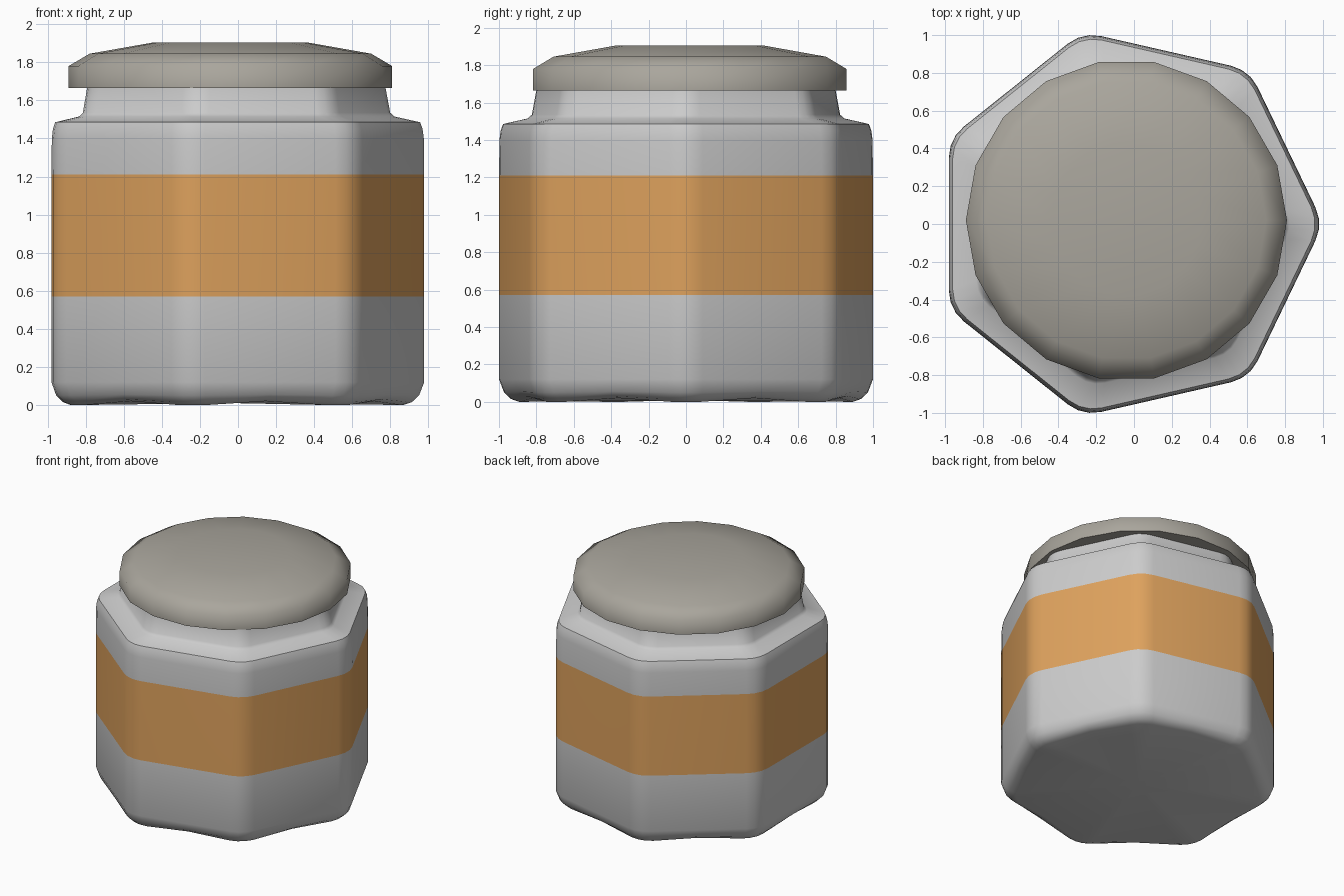
import bpy, bmesh, math

if "Cube" in bpy.data.objects:
    bpy.data.objects.remove(bpy.data.objects["Cube"])

SIDES, APOTHEM, CX = 7, 0.94, -0.04


def material(name, rgb):
    m = bpy.data.materials.new(name)
    m.diffuse_color = (*rgb, 1)
    m.use_nodes = True
    m.node_tree.nodes["Principled BSDF"].inputs["Base Color"].default_value = m.diffuse_color
    return m


def heptagon(a, tangent):
    """Rounded heptagon outline with apothem a; returns (x, y, is_side_middle)."""
    half = math.pi / SIDES
    r = tangent / math.tan(half)
    centre = (a - r) / math.cos(half)
    pts = []
    for i in range(SIDES):
        ang = 2 * half * i
        for j in range(4):
            t = ang - half + 2 * half * j / 3
            pts.append((centre * math.cos(ang) + r * math.cos(t),
                        centre * math.sin(ang) + r * math.sin(t), False))
        pts.append((a * math.cos(ang + half), a * math.sin(ang + half), True))
    return pts


def round_outline(r, n=18):
    return [(r * math.cos(2 * math.pi * i / n), r * math.sin(2 * math.pi * i / n), False)
            for i in range(n)]


def loft(name, rings, offset, mats, band=None, cap_z=None, angle=40):
    """Skin stacked outlines (z, points, middle lift) and cap both ends."""
    bm = bmesh.new()
    loops = [[bm.verts.new((x, y, z + (lift if mid else 0))) for x, y, mid in pts]
             for z, pts, lift in rings]
    n = len(loops[0])
    for k, (lo, hi) in enumerate(zip(loops, loops[1:])):
        for i in range(n):
            j = (i + 1) % n
            f = bm.faces.new((lo[i], lo[j], hi[j], hi[i]))
            f.material_index = int(k == band)
    bm.faces.new(loops[-1])
    if cap_z is None:
        bm.faces.new(loops[0][::-1])
    else:
        c = bm.verts.new((0, 0, cap_z))
        for i in range(n):
            bm.faces.new((c, loops[0][(i + 1) % n], loops[0][i]))
    me = bpy.data.meshes.new(name)
    bm.to_mesh(me)
    bm.free()
    for m in mats:
        me.materials.append(m)
    ob = bpy.data.objects.new(name, me)
    ob.location = offset
    bpy.context.collection.objects.link(ob)
    bpy.ops.object.select_all(action='DESELECT')
    ob.select_set(True)
    bpy.context.view_layer.objects.active = ob
    bpy.ops.object.shade_smooth_by_angle(angle=math.radians(angle))
    return ob


glass = material("jar_grey", (0.8, 0.8, 0.8))
label = material("label_orange", (0.73, 0.36, 0.11))
metal = material("lid_grey", (0.40, 0.38, 0.335))

# Jar body: rounded foot, coloured label band, shoulder and tapering neck
profile = [(0.0, 0.84, 0.02), (0.015, 0.88, 0.015), (0.05, 0.915, 0.005), (0.12, 0.94, 0),
           (0.57, 0.94, 0), (1.21, 0.94, 0), (1.40, 0.938, 0), (1.45, 0.932, 0),
           (1.485, 0.92, 0), (1.515, 0.795, 0), (1.535, 0.775, 0), (1.68, 0.75, 0)]
loft("jar_body", [(z, heptagon(a, 0.1 * a / APOTHEM), lift) for z, a, lift in profile],
     (CX, 0, 0), [glass, label], band=4, cap_z=0.01)

# Lid: eighteen-sided domed cap
loft("lid", [(z, round_outline(r), 0) for z, r in
             [(1.665, 0.85), (1.78, 0.85), (1.845, 0.74), (1.905, 0.40)]],
     (CX, 0.02, 0), [metal], angle=62)
